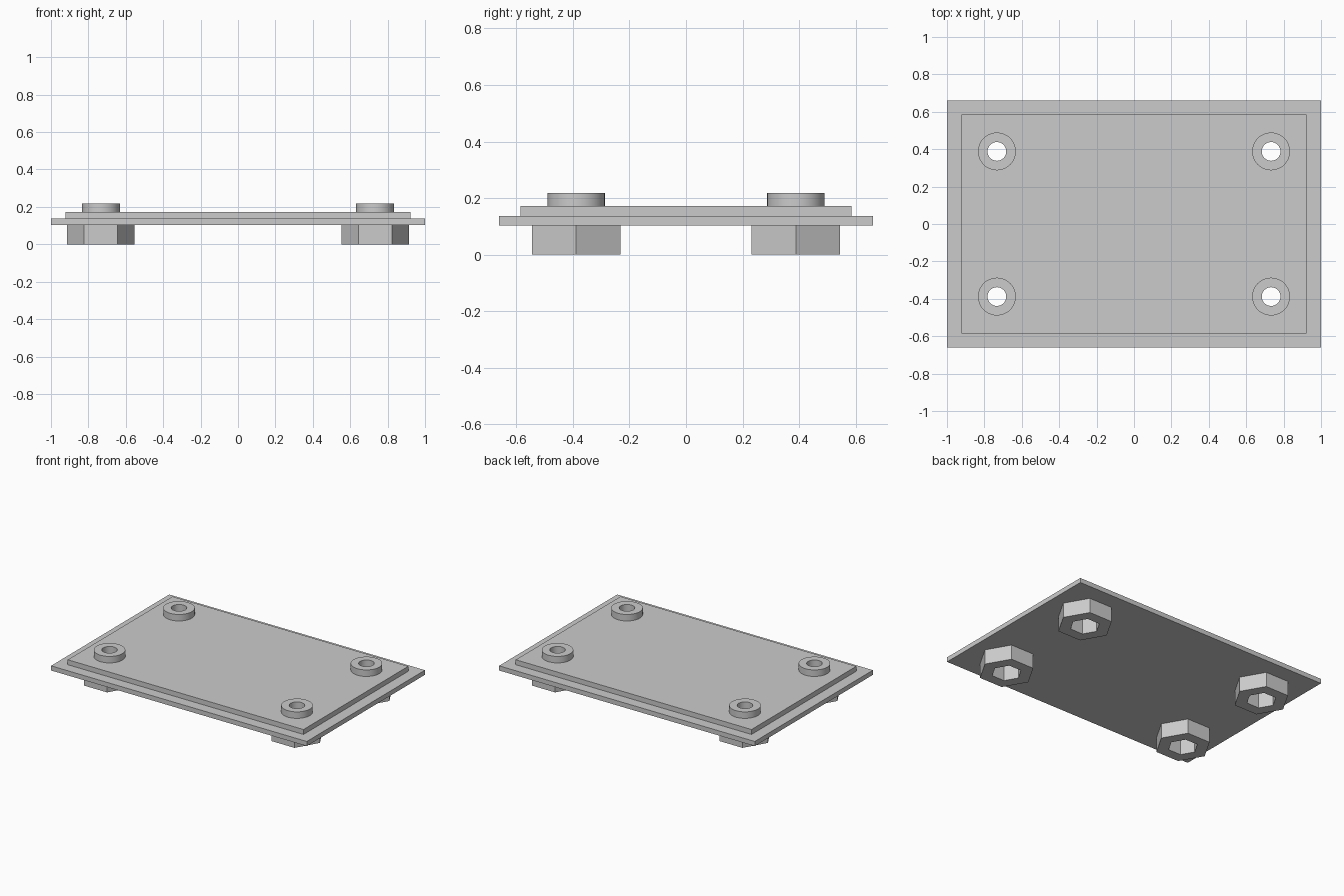
import bpy
import bmesh
from math import cos, sin, tau, radians

# Remove the default cube
if "Cube" in bpy.data.objects:
    bpy.data.objects.remove(bpy.data.objects["Cube"], do_unlink=True)

# Main dimensions
BOLT_X, BOLT_Y = 0.733, 0.388
HOLE_R = 0.05
Z_BASE, Z_STEP, Z_TOP, Z_BOSS = 0.104, 0.137, 0.172, 0.218
ROUND = 48

# Material
grey = bpy.data.materials.new("plain_grey")
grey.use_nodes = True
grey.diffuse_color = (0.6, 0.6, 0.6, 1)
grey.node_tree.nodes["Principled BSDF"].inputs["Base Color"].default_value = grey.diffuse_color


def finish(name, bm):
    bmesh.ops.recalc_face_normals(bm, faces=bm.faces)
    mesh = bpy.data.meshes.new(name)
    bm.to_mesh(mesh)
    bm.free()
    mesh.materials.append(grey)
    obj = bpy.data.objects.new(name, mesh)
    bpy.context.collection.objects.link(obj)
    return obj


def slab(name, half_x, half_y, z0, z1):
    bm = bmesh.new()
    bmesh.ops.create_cube(bm, size=1)
    bmesh.ops.scale(bm, vec=(2 * half_x, 2 * half_y, z1 - z0), verts=bm.verts)
    bmesh.ops.translate(bm, vec=(0, 0, (z0 + z1) / 2), verts=bm.verts)
    return finish(name, bm)


def ring(bm, sides, radius, z):
    return [bm.verts.new((radius * cos(tau * i / sides), radius * sin(tau * i / sides), z))
            for i in range(sides)]


def tube(name, sides, outer, inner, z0, z1, x, y):
    """Hollow prism: outer wall, top rim, inner wall, bottom rim."""
    bm = bmesh.new()
    loops = [ring(bm, sides, r, z)
             for r, z in ((outer, z0), (outer, z1), (inner, z1), (inner, z0))]
    for k in range(4):
        a, b = loops[k], loops[(k + 1) % 4]
        for i in range(sides):
            j = (i + 1) % sides
            bm.faces.new((a[i], a[j], b[j], b[i]))
    obj = finish(name, bm)
    obj.location = (x, y, 0)
    return obj


# Stepped plate
base_plate = slab("base_plate", 1.0, 0.66, Z_BASE, Z_STEP)
raised_plate = slab("raised_plate", 0.922, 0.585, Z_STEP, Z_TOP)

# Round bosses on top and hexagonal nut holders below
corners = {"front_right": (-1, -1), "front_left": (1, -1),
           "back_right": (-1, 1), "back_left": (1, 1)}
smooth_parts = []
for corner, (sx, sy) in corners.items():
    x, y = sx * BOLT_X, sy * BOLT_Y
    smooth_parts.append(tube(f"{corner}_boss", ROUND, 0.101, HOLE_R, Z_TOP, Z_BOSS, x, y))
    tube(f"{corner}_nut_holder", 6, 0.18, 0.097, 0, Z_BASE, x, y)

# Bolt holes drilled through both plates
bm = bmesh.new()
for sx, sy in corners.values():
    low, high = ring(bm, ROUND, HOLE_R, 0.02), ring(bm, ROUND, HOLE_R, 0.3)
    bmesh.ops.translate(bm, vec=(sx * BOLT_X, sy * BOLT_Y, 0), verts=low + high)
    bm.faces.new(low)
    bm.faces.new(high)
    for i in range(ROUND):
        j = (i + 1) % ROUND
        bm.faces.new((low[i], low[j], high[j], high[i]))
drill = finish("bolt_hole_cutter", bm)
drill.hide_render = True
drill.display_type = 'WIRE'

bpy.ops.object.select_all(action='DESELECT')
for plate in (base_plate, raised_plate):
    cut = plate.modifiers.new("bolt_holes", 'BOOLEAN')
    cut.object = drill
    cut.operation = 'DIFFERENCE'
    cut.solver = 'EXACT'
    bpy.context.view_layer.objects.active = plate
    plate.select_set(True)
    bpy.ops.object.modifier_apply(modifier=cut.name)
    smooth_parts.append(plate)
bpy.data.objects.remove(drill, do_unlink=True)

# Smooth round walls, keep crisp rims
for part in smooth_parts:
    part.select_set(True)
bpy.context.view_layer.objects.active = base_plate
bpy.ops.object.shade_smooth_by_angle(angle=radians(30))
